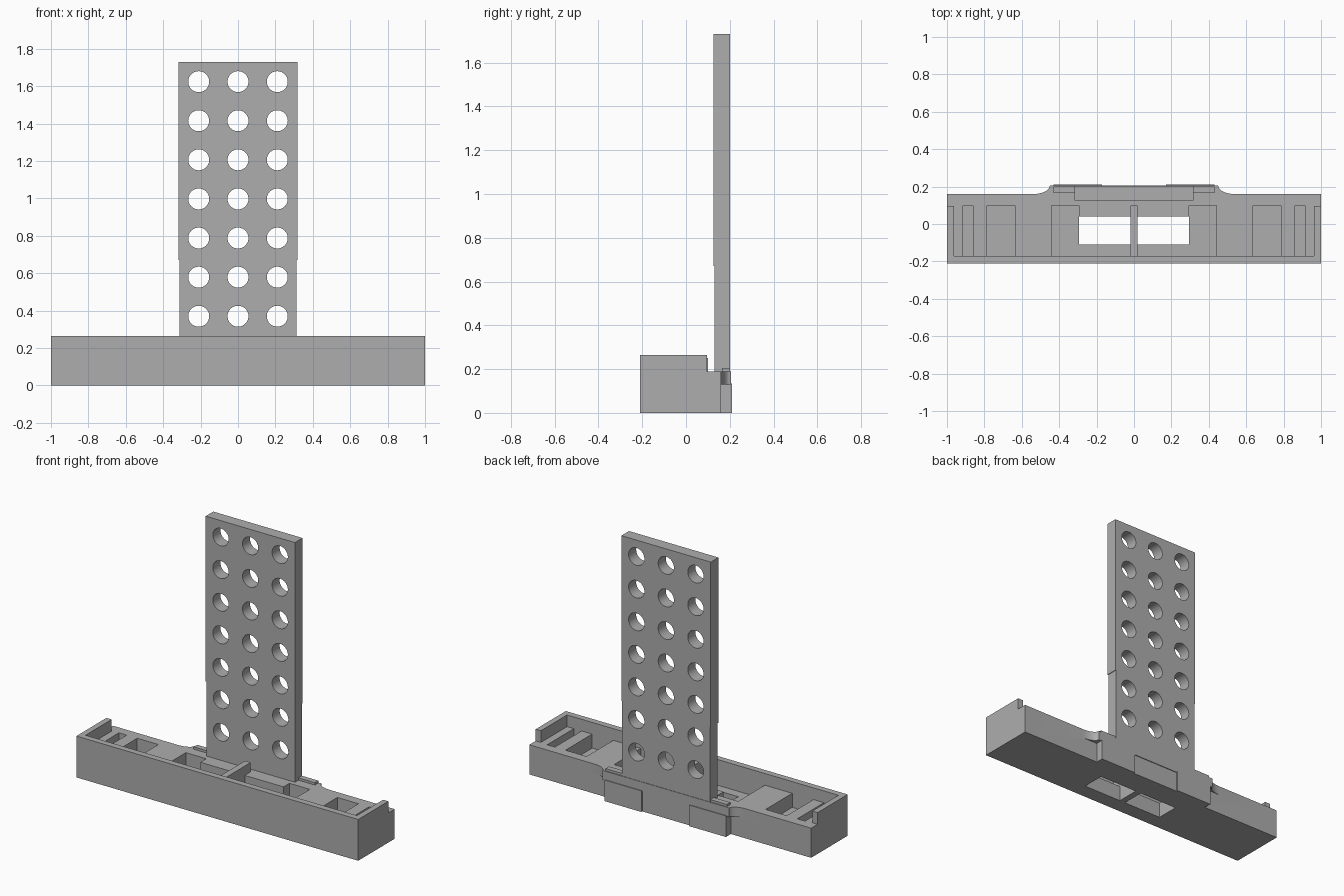
import bpy, bmesh, math

if "Cube" in bpy.data.objects:
    bpy.data.objects.remove(bpy.data.objects["Cube"])

grey = bpy.data.materials.new("plain grey")
grey.diffuse_color = (0.42, 0.42, 0.42, 1)
grey.use_nodes = True
grey.node_tree.nodes["Principled BSDF"].inputs["Base Color"].default_value = grey.diffuse_color


def box(name, x0, x1, y0, y1, z0, z1):
    bpy.ops.mesh.primitive_cube_add(size=1)
    o = bpy.context.object
    o.name = name
    for v in o.data.vertices:
        v.co = (x1 if v.co.x > 0 else x0, y1 if v.co.y > 0 else y0,
                z1 if v.co.z > 0 else z0)
    o.data.materials.append(grey)
    return o


def prism(name, pts, z0, z1):
    """Extrude an outline in x, y from z0 to z1."""
    me = bpy.data.meshes.new(name)
    bm = bmesh.new()
    f = bm.faces.new([bm.verts.new((x, y, z0)) for x, y in pts])
    r = bmesh.ops.extrude_face_region(bm, geom=[f])
    for v in r["geom"]:
        if isinstance(v, bmesh.types.BMVert):
            v.co.z = z1
    bmesh.ops.recalc_face_normals(bm, faces=bm.faces)
    bm.to_mesh(me)
    bm.free()
    o = bpy.data.objects.new(name, me)
    bpy.context.collection.objects.link(o)
    me.materials.append(grey)
    return o


def apply(o, cutters, op):
    for c in cutters:
        m = o.modifiers.new("bool", "BOOLEAN")
        m.operation, m.object, m.solver = op, c, "EXACT"
        bpy.context.view_layer.objects.active = o
        bpy.ops.object.modifier_apply(modifier=m.name)
        bpy.data.objects.remove(c)


# Base tray: solid block opened at the top and back
FLOOR, RIM = 0.19, 0.265
base = box("base_tray", -1, 1, -0.21, 0.16, 0, RIM)
cuts = [box("inside", -0.963, 0.963, -0.17, 0.5, FLOOR, 0.5),
        box("rear_notch", -1.1, 1.1, 0.095, 0.5, FLOOR, 0.5)]
for s in (-1, 1):
    # pockets sunk in the floor: inner x, outer x, back y, bottom z
    for a, b, y, z in ((0.86, 0.915, 0.1, 0.10), (0.635, 0.785, 0.1, 0.10),
                       (0.295, 0.44, 0.1, 0.10), (0.02, 0.296, 0.04, 0.10)):
        x0, x1 = sorted((s * a, s * b))
        cuts.append(box("pocket", x0, x1, -0.17, y, z, 0.3))
    # opening through the bottom
    x0, x1 = sorted((s * 0.02, s * 0.295))
    cuts.append(box("opening", x0, x1, -0.11, 0.04, -0.1, 0.3))
apply(base, cuts, "DIFFERENCE")

# Rear mount: lower block with a flared shelf above it
arc = [(0.54 - 0.09 * math.sin(t), 0.205 - 0.045 * math.cos(t))
       for t in [i * math.pi / 16 for i in range(9)]]
outline = [(0.54, 0.15)] + arc + [(-x, y) for x, y in reversed(arc)] + [(-0.54, 0.15)]
mount = [prism("flared_shelf", outline, 0.13, FLOOR),
         box("lower_mount", -0.43, 0.43, 0.15, 0.2, 0, 0.14)]
for s in (-1, 1):
    x0, x1 = sorted((s * 0.17, s * 0.43))
    mount.append(box("rear_pad", x0, x1, 0.19, 0.21, 0, 0.135))
    x0, x1 = sorted((s * 0.31, s * 0.43))
    mount.append(box("shelf_step", x0, x1, 0.165, 0.2, 0.18, 0.205))
# Centre divider
mount.append(box("centre_rib", -0.02, 0.02, -0.18, 0.1, 0.1, 0.25))
apply(base, mount, "UNION")

# Upright plate: two stacked sections, the upper slightly larger
HOLES = [(x, 0.37 + 0.209 * i) for i in range(7) for x in (-0.21, 0, 0.21)]
for name, w, y0, z0, z1 in (("upright_lower", 0.313, 0.13, FLOOR, 0.67),
                            ("upright_upper", 0.317, 0.125, 0.67, 1.73)):
    plate = box(name, -w, w, y0, 0.202, z0, z1)
    drills = []
    for x, z in HOLES:
        if z0 < z < z1:
            bpy.ops.mesh.primitive_cylinder_add(
                vertices=40, radius=0.056, depth=0.4, location=(x, 0.16, z),
                rotation=(math.pi / 2, 0, 0))
            drills.append(bpy.context.object)
    apply(plate, drills, "DIFFERENCE")

# Smooth the bores and flares, keep flat faces crisp
bpy.ops.object.select_all(action="DESELECT")
for o in bpy.context.scene.objects:
    o.select_set(True)
    bpy.context.view_layer.objects.active = o
bpy.ops.object.shade_smooth_by_angle(angle=math.radians(30))
